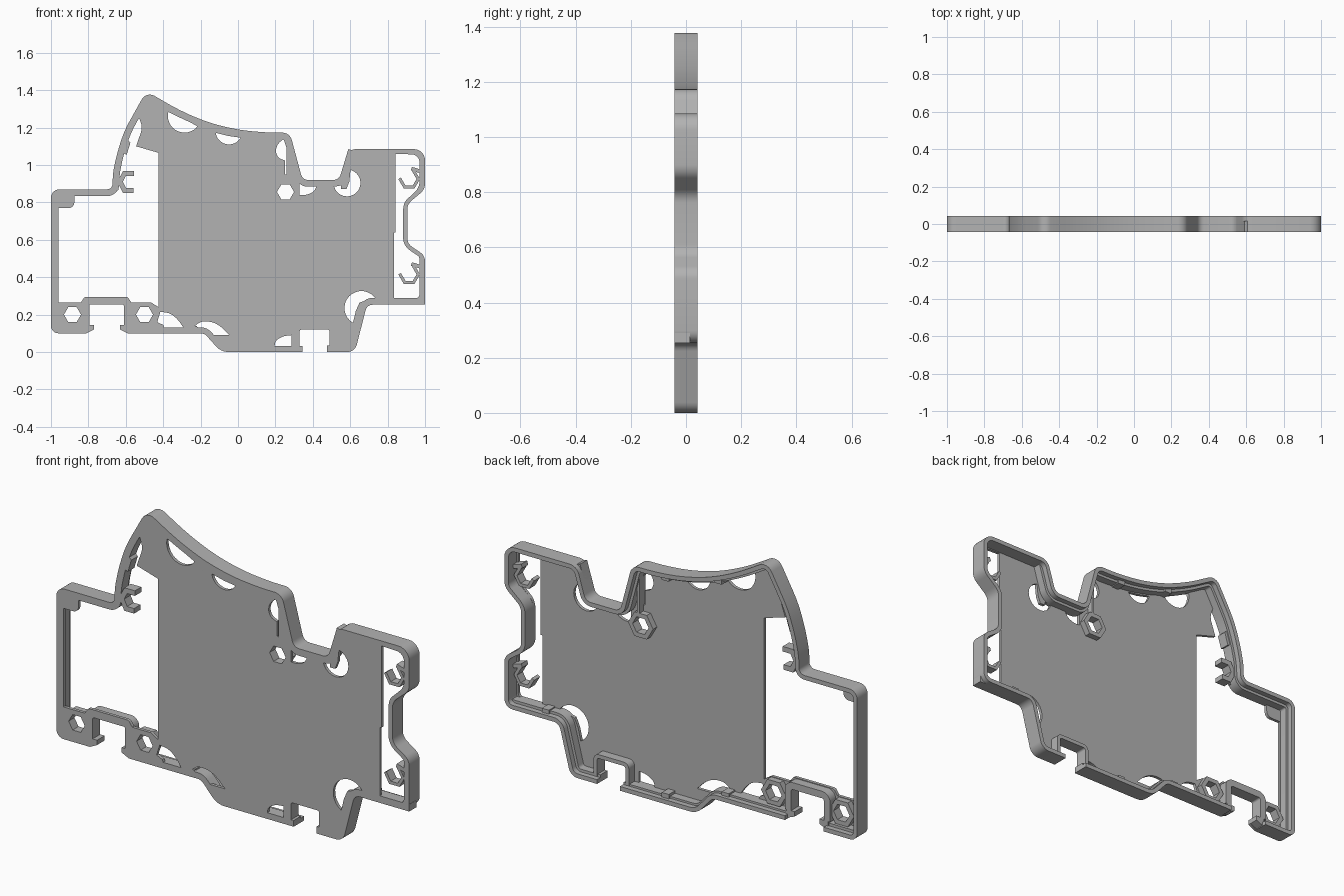
import bpy, bmesh, math
from mathutils import Vector, Matrix

if "Cube" in bpy.data.objects:
    bpy.data.objects.remove(bpy.data.objects["Cube"], do_unlink=True)

UNIT = 0.01            # every size below is in hundredths
FRONT, BACK = -4.2, 4.2

grey = bpy.data.materials.new("matte grey plastic")
grey.use_nodes = True
grey.diffuse_color = (0.45, 0.45, 0.45, 1)
grey.node_tree.nodes["Principled BSDF"].inputs["Base Color"].default_value = (0.45, 0.45, 0.45, 1)


def finish(name, bm):
    """Turn a bmesh into a finished, smooth-by-angle object."""
    bmesh.ops.recalc_face_normals(bm, faces=bm.faces)
    mesh = bpy.data.meshes.new(name)
    bm.to_mesh(mesh)
    bm.free()
    mesh.materials.append(grey)
    obj = bpy.data.objects.new(name, mesh)
    bpy.context.collection.objects.link(obj)
    bpy.ops.object.select_all(action='DESELECT')
    obj.select_set(True)
    bpy.context.view_layer.objects.active = obj
    bpy.ops.object.shade_smooth_by_angle(angle=math.radians(30))
    return obj


def rounded(points, closed=True, steps=6):
    """Replace corners (x, z, tangent length) with circular arcs."""
    result = []
    count = len(points)
    for i, point in enumerate(points):
        corner = Vector(point[:2])
        size = point[2] if len(point) > 2 else 0
        if not size or (not closed and i in (0, count - 1)):
            result.append(corner)
            continue
        before = Vector(points[i - 1][:2]) - corner
        after = Vector(points[(i + 1) % count][:2]) - corner
        size = min(size, before.length * 0.49, after.length * 0.49)
        start, end = corner + before.normalized() * size, corner + after.normalized() * size
        weight = math.sin(before.angle(after) / 2)
        for k in range(steps + 1):
            t = k / steps
            a, b, c = (1 - t) ** 2, 2 * weight * t * (1 - t), t * t
            result.append((start * a + corner * b + end * c) / (a + b + c))
    return result


def arc(x, z, radius, start, end, steps=16):
    angles = [math.radians(start + (end - start) * k / steps) for k in range(steps + 1)]
    return [(x + radius * math.cos(a), z + radius * math.sin(a)) for a in angles]


def hexagon(x, z, radius):
    return arc(x, z, radius, 360, 0, 6)[:-1]


def prism(name, loops, near, far):
    """Extrude closed loops along y; inner loops become holes."""
    curve = bpy.data.curves.new(name, 'CURVE')
    curve.dimensions = '2D'
    curve.fill_mode = 'BOTH'
    curve.extrude = (far - near) / 2 * UNIT
    for loop in loops:
        spline = curve.splines.new('POLY')
        spline.points.add(len(loop) - 1)
        spline.use_cyclic_u = True
        for target, p in zip(spline.points, loop):
            target.co = (p[0] * UNIT, p[1] * UNIT, 0, 1)
    helper = bpy.data.objects.new(name + "_helper", curve)
    bpy.context.collection.objects.link(helper)
    graph = bpy.context.evaluated_depsgraph_get()
    mesh = bpy.data.meshes.new_from_object(helper.evaluated_get(graph))
    bm = bmesh.new()
    bm.from_mesh(mesh)
    bpy.data.objects.remove(helper, do_unlink=True)
    bpy.data.meshes.remove(mesh)
    bmesh.ops.remove_doubles(bm, verts=bm.verts, dist=UNIT * 0.005)
    bm.transform(Matrix.Translation((0, (near + far) / 2 * UNIT, 0)) @ Matrix.Rotation(math.pi / 2, 4, 'X'))
    return finish(name, bm)


def wall(name, path, thickness, near, far, closed=False):
    """Sweep a rectangular wall along a path, thickened to its right."""
    path = [Vector(p[:2]) for p in path]
    path = [p for i, p in enumerate(path) if i == 0 or (p - path[i - 1]).length > 0.01]
    count = len(path)
    bm = bmesh.new()
    rings = []
    for i, p in enumerate(path):
        last = path[i - 1] if closed or i else None
        following = path[(i + 1) % count] if closed or i < count - 1 else None
        dirs = [d.normalized() for d in ((p - last) if last else None,
                                         (following - p) if following else None) if d]
        normals = [Vector((d.y, -d.x)) for d in dirs]
        mitre = sum(normals, Vector((0, 0))).normalized()
        inner = p + mitre * thickness / max(mitre.dot(normals[0]), 0.4)
        rings.append([bm.verts.new((q.x * UNIT, y * UNIT, q.y * UNIT))
                      for q, y in ((p, near), (inner, near), (inner, far), (p, far))])
    for i in range(count if closed else count - 1):
        a, b = rings[i], rings[(i + 1) % count]
        for k in range(4):
            m = (k + 1) % 4
            bm.faces.new((a[k], a[m], b[m], b[k]))
    if not closed:
        bm.faces.new(rings[0])
        bm.faces.new(rings[-1])
    return finish(name, bm)


# Outline, clockwise seen from the front, split at the two rail slots
left_edge = [(-81, 10), (-100, 10, 4), (-100, 87, 4.5), (-67, 87, 3), (-67, 95, 9), (-65, 105, 9),
             (-61, 118, 9), (-49, 139.5, 5)]
top_edge = [(-31, 129, 9), (-15, 122.3, 9), (1, 118.6, 9), (16, 117.3, 9), (27.7, 117.3, 4), (34.5, 92, 3),
            (54, 92, 3), (59, 108.5, 4), (100, 108.5, 6), (100, 87, 3)]
right_edge = [(90.5, 79, 3), (90.5, 58, 3), (100, 51.5, 3), (100, 25.3, 4.5), (69, 25.3, 3), (62.5, 0, 4), (47.5, 0)]
right_slot = [(49, 2.5), (49, 12, 1), (33, 12, 1), (33, 2.5)]
bottom_edge = [(34.5, 0), (-9, 0, 4), (-18, 10, 2), (-59, 10)]
left_slot = [(-61, 14.5), (-61, 25.5, 1), (-79.5, 25.5, 1), (-79.5, 14.5)]
outer = left_edge + top_edge + right_edge
outline = (outer + [(47.5, 2.5)] + right_slot + [(34.5, 2.5)] + bottom_edge
           + [(-63, 12), (-63, 14.5)] + left_slot + [(-77, 14.5), (-77, 12)])

# Openings through the front panel
left_opening = [(-96, 26.5), (-96, 77), (-87.5, 77, 3), (-87.5, 84.5), (-74, 84.5), (-64, 86.5),
                (-64, 97, 6), (-59.5, 113.5, 6), (-53, 125.5), (-51, 120, 3), (-54.5, 110), (-42.5, 106.5),
                (-42.5, 24), (-46.5, 26.5), (-57, 26.5), (-59, 29.5, 1), (-82, 29.5, 1), (-84, 26.5)]
right_opening = [(84.2, 106), (97, 105.5, 4), (97, 88, 3), (88.7, 80, 2), (88.7, 57.5, 2),
                 (97, 51.5, 2), (97, 29, 2), (92.5, 27.8), (83.3, 27.8), (83.3, 64), (84.2, 64)]
shaped_windows = [
    [(24.3, 114), (26, 109), (26, 95), (25.2, 95), (25, 102.5), (21.6, 103.7, 2), (20, 107, 2), (21, 111, 2)],
    [(33, 90), (42.5, 90), (41, 86, 2), (37, 84, 2), (33, 84)],
    [(19.5, 2.7), (28.6, 2.7), (28.6, 9), (24, 8.5, 2), (20, 6, 2)],
    [(-23, 14), (-20, 16.3, 2), (-14, 16.3, 4), (-9, 13.6, 4), (-4.5, 9), (-16.3, 9), (-17.4, 11.2)],
    [(-41.5, 21.5), (-36, 20.8, 4), (-31.8, 17, 4), (-29, 12.8), (-39.3, 12.8), (-40, 14.5), (-43.2, 16)]]
round_windows = [
    arc(-28.6, 126.2, 8.9, 166, 322) + [(-29, 124.5)],
    arc(-4.8, 118.2, 7.2, 188, 330) + [(-5, 115.5)],
    arc(58.3, 90.4, 7.2, 75, -165) + [(55, 89), (55, 87.2), (58, 87.2), (59.5, 91)],
    arc(66, 23.5, 9.1, 31, 240) + [(63, 22), (65, 26.5), (69, 27.7)]]
boss_centres = [(-88.5, 20), (-50, 20), (25.4, 85.6)]
openings = [rounded(loop) for loop in [left_opening, right_opening] + shaped_windows]
openings += round_windows + [hexagon(x, z, 4.9) for x, z in boss_centres]
prism("front_panel", [rounded(outline)] + openings, FRONT, FRONT + 1.6)

# Full-depth rim with a lower inner ledge
wall("main_rim", rounded(outer, False), 2.2, FRONT, BACK)
wall("bottom_rim", rounded(bottom_edge, False), 2.2, FRONT, BACK)
wall("upper_ledge", rounded(left_edge + top_edge[:-2], False), 3.6, FRONT, 1.5)
wall("lower_ledge", rounded(right_edge[3:], False), 3.6, FRONT, 1.5)
wall("bottom_ledge", rounded(bottom_edge, False), 3.2, FRONT, 1.5)

# Rail slot borders and their feet
wall("left_slot_border", rounded(left_slot, False), 3.6, FRONT, 2)
wall("right_slot_border", rounded(right_slot, False), 2, FRONT, 2)
for side, name in ((-1, "left_slot_left_foot"), (1, "left_slot_right_foot")):
    foot = [(-70 + side * dx, z) for dx, z in ((7, 12), (7, 14.5), (12, 14.5), (12, 10))]
    prism(name, [foot], FRONT, 2)

# Hexagonal bosses and the rib above the middle one
for (x, z), name in zip(boss_centres, ("left_boss", "slot_boss", "middle_boss")):
    wall(name, hexagon(x, z, 7.1), 2.2, FRONT, 0.5, closed=True)
wall("middle_boss_rib", [(26, 91), (26, 114)], 1.4, FRONT, 0.5)

# Open hexagonal hooks on the right edge
for z, name in ((92.5, "upper_hook"), (41.5, "lower_hook")):
    wall(name, arc(91.5, z, 5.8, 420, 180, 4), 1.6, FRONT, 0.5)
    wall(name + "_arm", [(93, z + 6.5), (98, z + 5)], 2, FRONT, 0.5)

# Open clip and catch inside the arched edge
clip = [(-56, 85), (-61.5, 85), (-64.5, 91), (-61.5, 96.8), (-55.5, 96.8)]
wall("arch_clip", clip, 2.6, FRONT, 1)
prism("arch_catch", [[(-63, 107), (-59.5, 105.5), (-57.5, 112), (-59.5, 114), (-61, 113)]], FRONT, 1)

# Small snap tabs behind the rim
for x, z, name in ((-20, 121, "left_snap_tab"), (10, 114.5, "right_snap_tab"), (78, 27.5, "lower_snap_tab"),
                   (10, 2.5, "bottom_snap_tab"), (-24, 12, "ledge_snap_tab")):
    prism(name, [[(x - 2, z - 1), (x + 2, z - 1), (x + 2, z + 2), (x - 2, z + 2)]], FRONT, 2.5)
